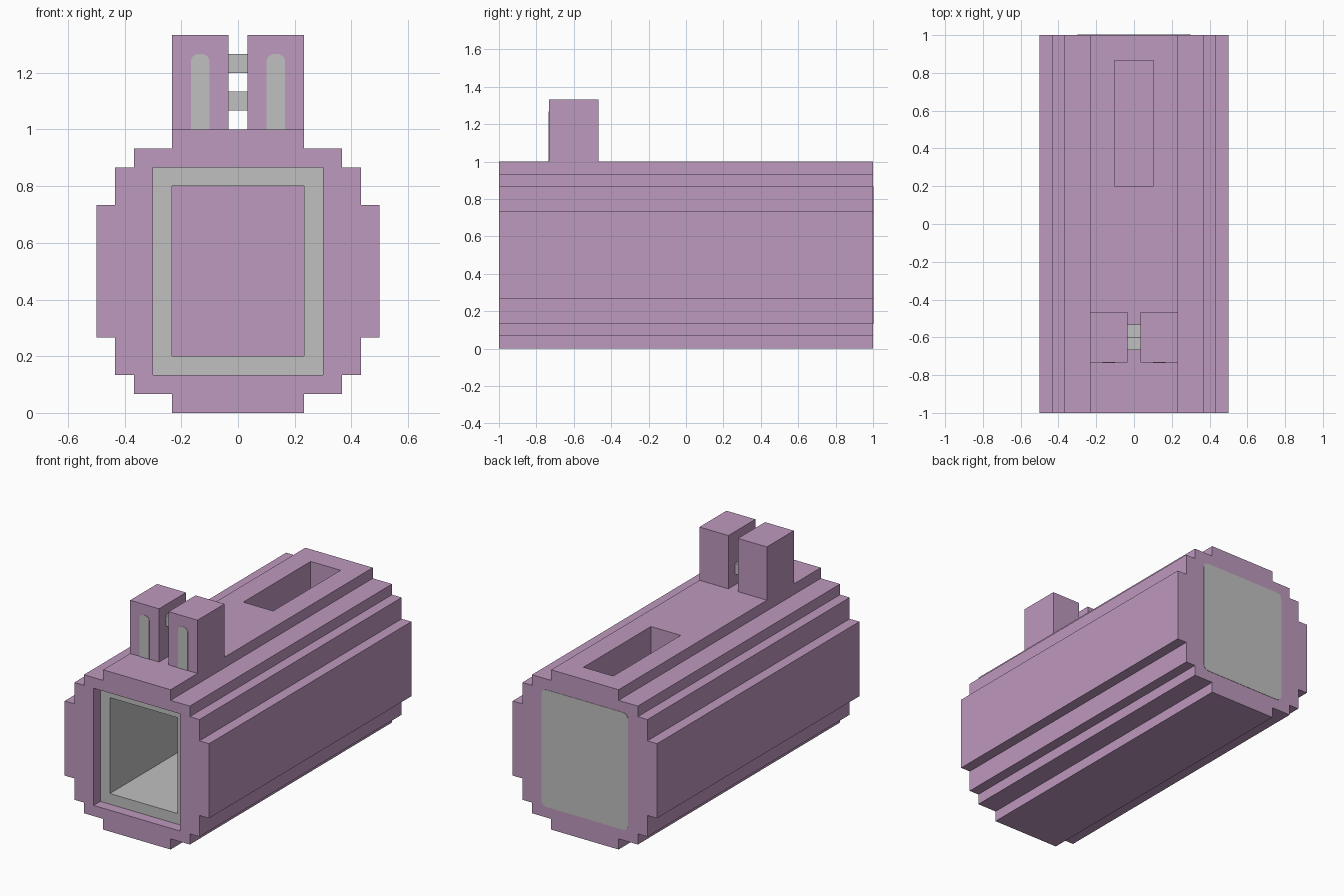
import bpy
import bmesh
import math

cube = bpy.data.objects.get("Cube")
if cube:
    bpy.data.objects.remove(cube, do_unlink=True)


def material(name, rgb):
    m = bpy.data.materials.new(name)
    m.use_nodes = True
    m.diffuse_color = (*rgb, 1)
    m.node_tree.nodes["Principled BSDF"].inputs["Base Color"].default_value = (*rgb, 1)
    return m


MATS = [material("mauve", (0.515, 0.319, 0.515)), material("light_grey", (0.527, 0.527, 0.527))]
MAUVE, GREY = 0, 1
U = 1 / 15  # all steps are multiples of this unit


def prism(name, outline, y0, y1, side=MAUVE, back=None):
    """Extrude an (x, z) outline along y; the far end may have its own colour."""
    bm = bmesh.new()
    base = bm.faces.new([bm.verts.new((x, y0, z)) for x, z in outline])
    new = bmesh.ops.extrude_face_region(bm, geom=[base])["geom"]
    bmesh.ops.translate(bm, verts=[v for v in new if isinstance(v, bmesh.types.BMVert)],
                        vec=(0, y1 - y0, 0))
    bmesh.ops.recalc_face_normals(bm, faces=bm.faces)
    for f in bm.faces:
        far_end = f.calc_center_median().y > y1 - 1e-4
        f.material_index = back if far_end and back is not None else side
    me = bpy.data.meshes.new(name)
    bm.to_mesh(me)
    bm.free()
    for m in MATS:
        me.materials.append(m)
    ob = bpy.data.objects.new(name, me)
    bpy.context.collection.objects.link(ob)
    return ob


def rect(x0, x1, z0, z1):
    return [(x0, z0), (x1, z0), (x1, z1), (x0, z1)]


def rounded(x0, x1, z0, z1, r_low, r_top):
    """Rectangle outline with rounded lower and upper corners."""
    pts = []
    for cx, cz, sx, sz, start in ((x0, z0, 1, 1, 180), (x1, z0, -1, 1, 270),
                                  (x1, z1, -1, -1, 0), (x0, z1, 1, -1, 90)):
        r = r_low if sz > 0 else r_top
        if r == 0:
            pts.append((cx, cz))
            continue
        for i in range(5):
            a = math.radians(start + 22.5 * i)
            pts.append((cx + sx * r + r * math.cos(a), cz + sz * r + r * math.sin(a)))
    return pts


def cut(target, cutter):
    cutter.hide_render = True
    mod = target.modifiers.new("cut", 'BOOLEAN')
    mod.operation = 'DIFFERENCE'
    mod.solver = 'EXACT'
    mod.object = cutter
    bpy.context.view_layer.objects.active = target
    bpy.ops.object.modifier_apply(modifier=mod.name)
    bpy.data.objects.remove(cutter, do_unlink=True)


# Stepped body: lower right quarter outline mirrored up and across
quarter = [(3.5, 0), (3.5, 1), (5.5, 1), (5.5, 2), (6.5, 2), (6.5, 4), (7.5, 4)]
quarter = [(x * U, z * U) for x, z in quarter]
right = quarter + [(x, 1 - z) for x, z in reversed(quarter)]
body = prism("body", right + [(-x, z) for x, z in reversed(right)], -1, 1)

# Front recess with grey frame, deep grey-lined bore, and top slot
cut(body, prism("recess_cutter", rect(-4.5 * U, 4.5 * U, 2 * U, 13 * U), -1.2, -1 + U, MAUVE, GREY))
cut(body, prism("bore_cutter", rect(-3.5 * U, 3.5 * U, 3 * U, 12 * U), -1.1, 0, GREY, MAUVE))
cut(body, prism("slot_cutter", rect(-1.55 * U, 1.55 * U, 0.5, 1.2), 3 * U, 13 * U))

# Grey panel on the back
prism("back_panel", rounded(-4.5 * U, 4.5 * U, 2 * U, 13 * U, 0.035, 0.035), 0.998, 1.002, GREY, GREY)

# Twin sight posts with grey front strips
for side, s in (("left", 1), ("right", -1)):
    x0, x1 = sorted((s * 0.5 * U, s * 3.5 * U))
    prism(f"{side}_post", rect(x0, x1, 1, 20 * U), -11 * U, -7 * U)
    x0, x1 = sorted((s * 1.5 * U, s * 2.5 * U))
    prism(f"{side}_post_strip", rounded(x0, x1, 1, 19 * U, 0, 0.028),
          -11 * U - 0.002, -11 * U + 0.002, GREY, GREY)

# Cross bars between the posts: upper one in front, lower one behind
for name, z, y in (("upper_crossbar", 18, -10), ("lower_crossbar", 16, -9)):
    prism(name, rect(-0.5 * U, 0.5 * U, z * U, (z + 1) * U), y * U, (y + 1) * U, GREY, GREY)
